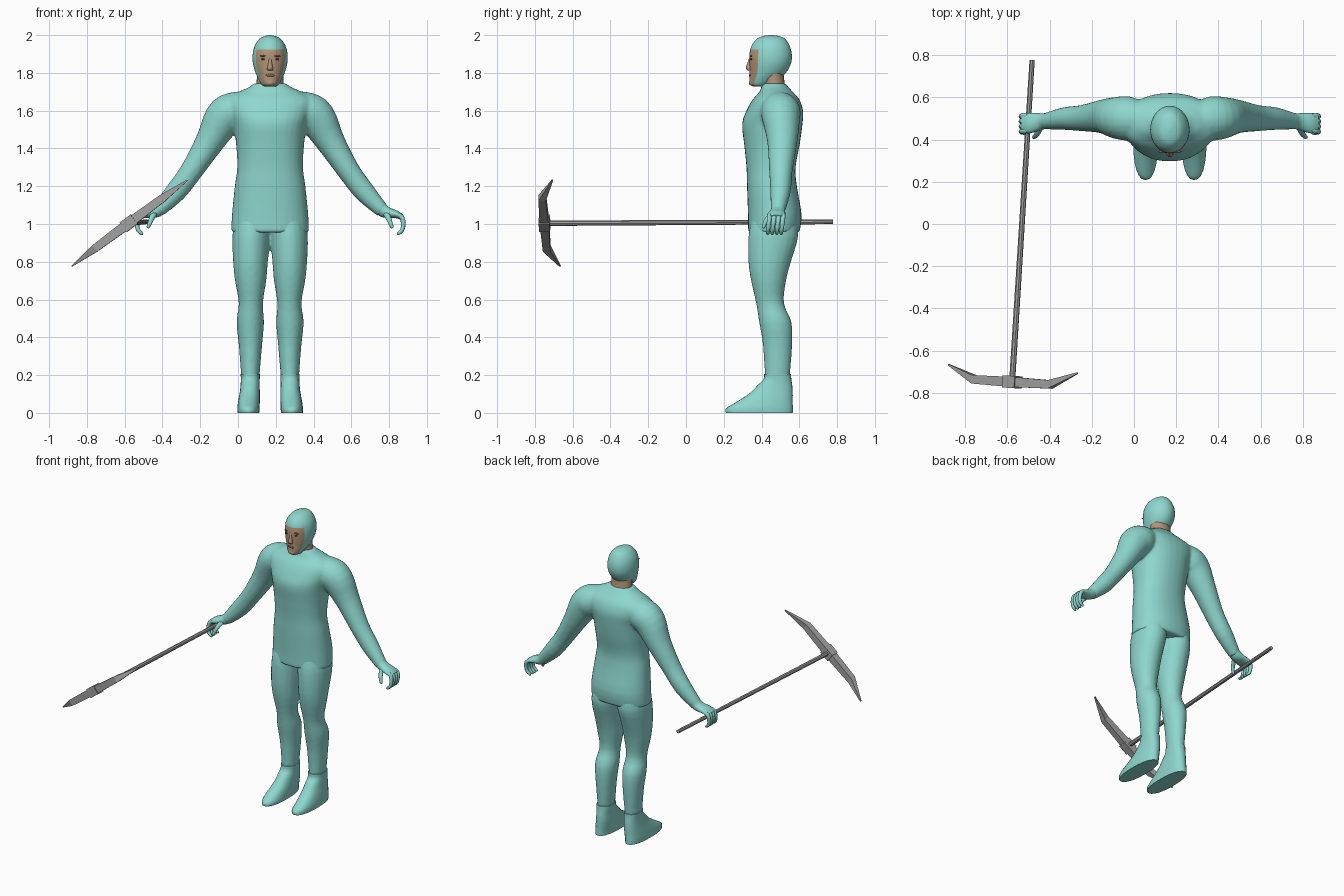
import bpy, bmesh, math
from mathutils import Vector, Matrix

if "Cube" in bpy.data.objects:
    bpy.data.objects.remove(bpy.data.objects["Cube"])

CX = 0.17  # the figure's mirror line


def material(name, r, g, b):
    m = bpy.data.materials.new(name)
    m.diffuse_color = (r, g, b, 1)
    m.use_nodes = True
    m.node_tree.nodes["Principled BSDF"].inputs["Base Color"].default_value = m.diffuse_color
    return m


CLOTH = material("teal cloth", 0.27, 0.68, 0.62)
SKIN = material("tan skin", 0.45, 0.30, 0.19)
DARK = material("dark brown", 0.10, 0.06, 0.04)
LIP = material("lip brown", 0.28, 0.14, 0.09)
STEEL = material("grey steel", 0.36, 0.36, 0.36)


def catmull(rows, steps):
    """Smoothly resample rows of section values."""
    if steps < 2:
        return [Vector(r) for r in rows]
    v = [Vector(r) for r in rows]
    out = []
    for i in range(len(v) - 1):
        p0, p1, p2, p3 = v[max(i - 1, 0)], v[i], v[i + 1], v[min(i + 2, len(v) - 1)]
        for k in range(steps):
            t = k / steps
            out.append(0.5 * (2 * p1 + (p2 - p0) * t + (2 * p0 - 5 * p1 + 4 * p2 - p3) * t * t
                              + (3 * p1 - p0 - 3 * p2 + p3) * t ** 3))
    return out + [v[-1]]


def loft(name, rows, mats, side=1, cx=CX, n=20, steps=3, power=2.0, phase=0.0,
         smooth=True, paint=None, matrix=None):
    """Rows are (x offset, y, z, radius across, radius in y)."""
    rows = catmull(rows, steps)
    pts = [Vector((cx + side * r[0], r[1], r[2])) for r in rows]
    bm = bmesh.new()
    rings, angles = [], [phase + 2 * math.pi * j / n for j in range(n)]
    for i, r in enumerate(rows):
        t = pts[min(i + 1, len(pts) - 1)] - pts[max(i - 1, 0)]
        a = t.cross(Vector((0, 1, 0))).normalized()
        ring = []
        for q in angles:
            c, s = math.cos(q), math.sin(q)
            c = math.copysign(abs(c) ** (2 / power), c)
            s = math.copysign(abs(s) ** (2 / power), s)
            ring.append(bm.verts.new(pts[i] + a * (r[3] * c) + Vector((0, r[4] * s, 0))))
        rings.append(ring)
    for i in range(len(rings) - 1):
        for j in range(n):
            k = (j + 1) % n
            f = bm.faces.new((rings[i][j], rings[i][k], rings[i + 1][k], rings[i + 1][j]))
            if paint:
                f.material_index = paint(f.calc_center_median().z, angles[j] + math.pi / n)
    bm.faces.new(rings[0])
    bm.faces.new(rings[-1])
    bmesh.ops.recalc_face_normals(bm, faces=bm.faces)
    if matrix:
        bm.transform(matrix)
    for f in bm.faces:
        f.smooth = smooth and len(f.verts) == 4
    me = bpy.data.meshes.new(name)
    bm.to_mesh(me)
    bm.free()
    for m in mats:
        me.materials.append(m)
    ob = bpy.data.objects.new(name, me)
    bpy.context.collection.objects.link(ob)
    return ob


def fuse(name, parts):
    """Join parts and melt them into one smooth skin."""
    bpy.ops.object.select_all(action='DESELECT')
    for p in parts:
        p.select_set(True)
    bpy.context.view_layer.objects.active = parts[0]
    bpy.ops.object.join()
    ob = parts[0]
    ob.name = name
    r = ob.modifiers.new("melt", 'REMESH')
    r.mode, r.voxel_size, r.use_smooth_shade = 'VOXEL', 0.009, True
    s = ob.modifiers.new("soften", 'SMOOTH')
    s.factor, s.iterations = 0.5, 6
    return ob


def blob(name, loc, scale, mat):
    bpy.ops.mesh.primitive_uv_sphere_add(segments=16, ring_count=8, radius=1, location=loc)
    ob = bpy.context.object
    ob.name, ob.scale = name, scale
    ob.data.materials.append(mat)
    bpy.ops.object.shade_smooth()


# shirt: torso plus both arms
torso = loft("torso", [
    (0, .465, .955, .206, .136), (0, .470, 1.05, .202, .142), (0, .455, 1.20, .187, .132),
    (0, .450, 1.30, .174, .130), (0, .455, 1.42, .180, .147), (0, .457, 1.53, .195, .160),
    (0, .470, 1.60, .222, .150), (0, .477, 1.66, .228, .123), (0, .477, 1.70, .165, .088),
    (0, .470, 1.725, .110, .072), (0, .467, 1.745, .086, .062)], [CLOTH], n=32, power=2.2)
arms = [loft("arm", [
    (.10, .49, 1.64, .070, .08), (.19, .50, 1.60, .101, .105), (.25, .503, 1.555, .102, .100),
    (.32, .51, 1.435, .077, .080), (.417, .502, 1.28, .060, .062), (.50, .50, 1.17, .056, .054),
    (.595, .487, 1.07, .038, .038)], [CLOTH], side=s) for s in (-1, 1)]
fuse("shirt", [torso] + arms)

# trousers: two legs meeting at the hips
legs = [loft("leg", [
    (.085, .465, 1.02, .100, .120), (.100, .462, .93, .100, .132), (.104, .443, .80, .092, .113),
    (.103, .437, .70, .083, .093), (.102, .445, .58, .064, .074), (.105, .473, .48, .073, .086),
    (.104, .485, .35, .061, .077), (.105, .483, .16, .046, .064)], [CLOTH], side=s)
    for s in (-1, 1)]
fuse("trousers", legs)

for s, label in ((-1, "right"), (1, "left")):
    # boots
    loft(label + "_boot", [
        (.115, .388, 0, .058, .177), (.115, .388, .022, .059, .178), (.113, .405, .045, .058, .160),
        (.110, .430, .075, .056, .135), (.107, .455, .11, .053, .110), (.106, .472, .15, .050, .090),
        (.105, .484, .175, .050, .074), (.105, .485, .205, .051, .071)],
        [CLOTH], side=s, n=24, steps=2, power=2.3)
    # palm, curled fingers and thumb
    loft(label + "_palm", [
        (.565, .49, 1.105, .037, .038), (.60, .487, 1.07, .035, .038), (.635, .482, 1.058, .026, .044),
        (.67, .478, 1.050, .020, .048), (.70, .478, 1.035, .014, .044)], [CLOTH], side=s)
    for i in range(4):
        y = .442 + .024 * i
        loft(f"{label}_finger_{i + 1}", [
            (.675, y, 1.05, .011, .012), (.698, y, 1.035, .013, .013), (.705, y - .004, 1.0, .012, .012),
            (.699, y - .008, .968, .011, .011), (.680, y - .010, .950, .009, .009),
            (.672, y - .010, .947, .004, .004)], [CLOTH], side=s, n=10, steps=2)
    loft(label + "_thumb", [
        (.61, .465, 1.06, .016, .018), (.625, .437, 1.035, .015, .016), (.635, .420, 1.01, .012, .012),
        (.645, .412, .985, .009, .009), (.648, .411, .978, .004, .004)],
        [CLOTH], side=s, n=10, steps=2)

# neck
loft("neck", [(0, .470, 1.66, .080, .066), (0, .468, 1.72, .074, .058), (0, .462, 1.78, .070, .056),
              (0, .455, 1.83, .070, .060)], [SKIN], n=24)


# hooded head: the front sector below the brow is bare skin
def face_opening(z, angle):
    from_front = abs((angle + math.pi / 2 + math.pi) % (2 * math.pi) - math.pi)
    return 1 if z < 1.922 and from_front < math.radians(54) else 0


loft("hooded_head", [
    (0, .392, 1.727, .026, .034), (0, .394, 1.738, .044, .056), (0, .413, 1.768, .062, .077),
    (0, .433, 1.80, .077, .096), (0, .446, 1.85, .091, .110), (0, .448, 1.90, .092, .112),
    (0, .448, 1.945, .081, .100), (0, .450, 1.980, .056, .075), (0, .450, 1.994, .030, .045),
    (0, .450, 2.0, .006, .010)], [CLOTH, SKIN], n=40, steps=4, paint=face_opening)

# face features
loft("nose", [(0, .345, 1.885, .007, .008), (0, .338, 1.85, .010, .014), (0, .334, 1.825, .016, .017),
              (0, .338, 1.812, .014, .010)], [SKIN], n=12)
blob("lips", (CX, .339, 1.787), (.024, .006, .007), LIP)
blob("chin", (CX, .349, 1.748), (.024, .016, .016), SKIN)
for s in (-1, 1):
    blob("eye", (CX + s * .034, .346, 1.872), (.014, .006, .005), DARK)
    blob("eyebrow", (CX + s * .035, .344, 1.889), (.020, .006, .0045), LIP)

# pickaxe: local x runs along the head, local y back along the handle
back = Vector((.062, .998, .005)).normalized()
along = Vector((.80, -.056, .595))
along = (along - back * along.dot(back)).normalized()
up = along.cross(back)
frame = Matrix((along, back, up)).transposed().to_4x4()
frame.translation = (-.578, -.749, 1.004)
Q = math.sqrt(2)
square = dict(cx=0, n=4, steps=1, phase=math.pi / 4, smooth=False, matrix=frame)
loft("pick_head", [
    (-.382, .062, 0, .003 * Q, .004 * Q), (-.225, 0, 0, .021 * Q, .020 * Q),
    (0, 0, 0, .026 * Q, .024 * Q),
    (.225, 0, 0, .021 * Q, .020 * Q), (.382, .062, 0, .003 * Q, .004 * Q)], [STEEL], **square)
loft("pick_socket", [(-.036, 0, 0, .031 * Q, .029 * Q), (.036, 0, 0, .031 * Q, .029 * Q)],
     [STEEL], **square)
bpy.ops.mesh.primitive_cone_add(vertices=8, radius1=.0145, radius2=.0125, depth=1.53)
handle = bpy.context.object
handle.name = "pick_handle"
handle.data.transform(frame @ Matrix.Translation((0, .765, 0)) @ Matrix.Rotation(-math.pi / 2, 4, 'X'))
handle.data.materials.append(STEEL)
